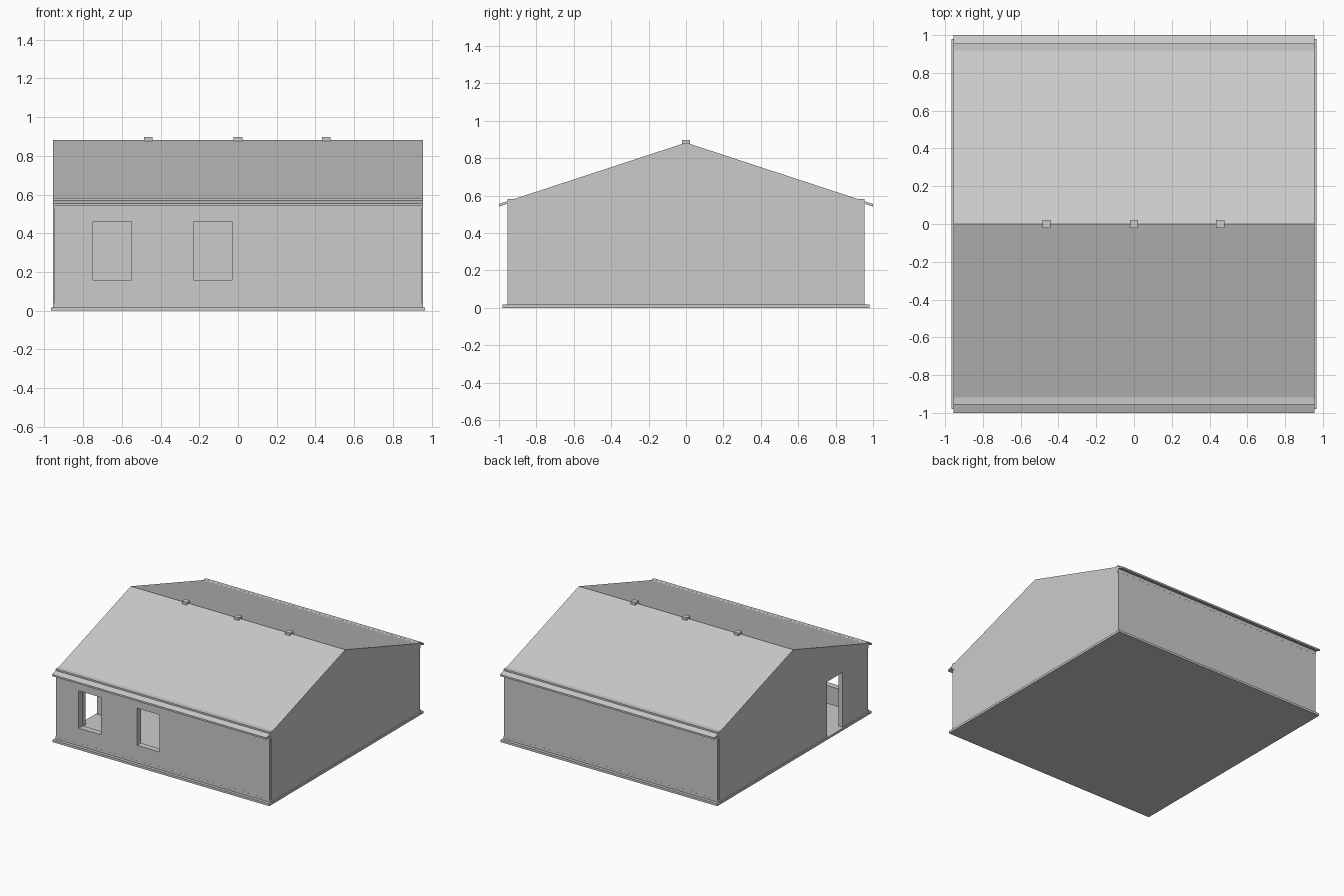
import bpy, bmesh

if "Cube" in bpy.data.objects:
    bpy.data.objects.remove(bpy.data.objects["Cube"])


def prism(name, profile, x0, x1):
    """Extrude a (y, z) outline along x."""
    bm = bmesh.new()
    face = bm.faces.new([bm.verts.new((x0, y, z)) for y, z in profile])
    ext = bmesh.ops.extrude_face_region(bm, geom=[face])
    moved = [v for v in ext["geom"] if isinstance(v, bmesh.types.BMVert)]
    bmesh.ops.translate(bm, verts=moved, vec=(x1 - x0, 0, 0))
    bmesh.ops.recalc_face_normals(bm, faces=bm.faces)
    mesh = bpy.data.meshes.new(name)
    bm.to_mesh(mesh)
    bm.free()
    ob = bpy.data.objects.new(name, mesh)
    bpy.context.collection.objects.link(ob)
    return ob


def box(name, x0, x1, y0, y1, z0, z1):
    return prism(name, [(y0, z0), (y1, z0), (y1, z1), (y0, z1)], x0, x1)


def cut(ob, *bounds):
    """Cut a rectangular opening and discard the cutter."""
    cutter = box("opening_cutter", *bounds)
    cutter.hide_render = True
    mod = ob.modifiers.new("opening", "BOOLEAN")
    mod.operation, mod.solver, mod.object = "DIFFERENCE", "EXACT", cutter
    bpy.context.view_layer.objects.active = ob
    bpy.ops.object.modifier_apply(modifier=mod.name)
    bpy.data.objects.remove(cutter)


FLOOR, TOP, DEPTH = 0.018, 0.582, 0.955

# Floor slab
box("floor_slab", -0.965, 0.965, -0.98, 0.98, 0, FLOOR)

# Long walls, whose tops show above the roof at the eaves
front = box("front_wall", -0.951, 0.951, -DEPTH, -0.905, FLOOR, TOP)
box("back_wall", -0.951, 0.951, 0.905, DEPTH, FLOOR, TOP)

# Two window openings in the front
for x in (-0.75, -0.23):
    cut(front, x, x + 0.2, -1.1, -0.8, 0.16, 0.46)

# Gable walls, with a doorway on the left
gable = [(-0.94, FLOOR), (0.94, FLOOR), (0.94, 0.561), (0, 0.869), (-0.94, 0.561)]
left = prism("left_gable_wall", gable, -0.955, -0.918)
prism("right_gable_wall", gable, 0.918, 0.955)
cut(left, -1.1, -0.8, -0.63, -0.43, 0.0, 0.46)

# Top and bottom rails of the long walls
for side, s in (("front", -1), ("back", 1)):
    y0, y1 = sorted((s * 0.93, s * (DEPTH + 0.0005)))
    box(side + "_top_rail", -0.956, 0.956, y0, y1, 0.53, TOP + 0.0005)
    box(side + "_bottom_rail", -0.956, 0.956, y0, y1, FLOOR, 0.04)

# Pitched roof sheet
prism("roof", [(-1, 0.555), (0, 0.883), (1, 0.555),
               (1, 0.541), (0, 0.869), (-1, 0.541)], -0.955, 0.955)

# Ridge vents
for i, x in enumerate((-0.463, 0, 0.457)):
    box(f"ridge_vent_{i + 1}", x - 0.022, x + 0.022, -0.022, 0.022, 0.872, 0.897)
